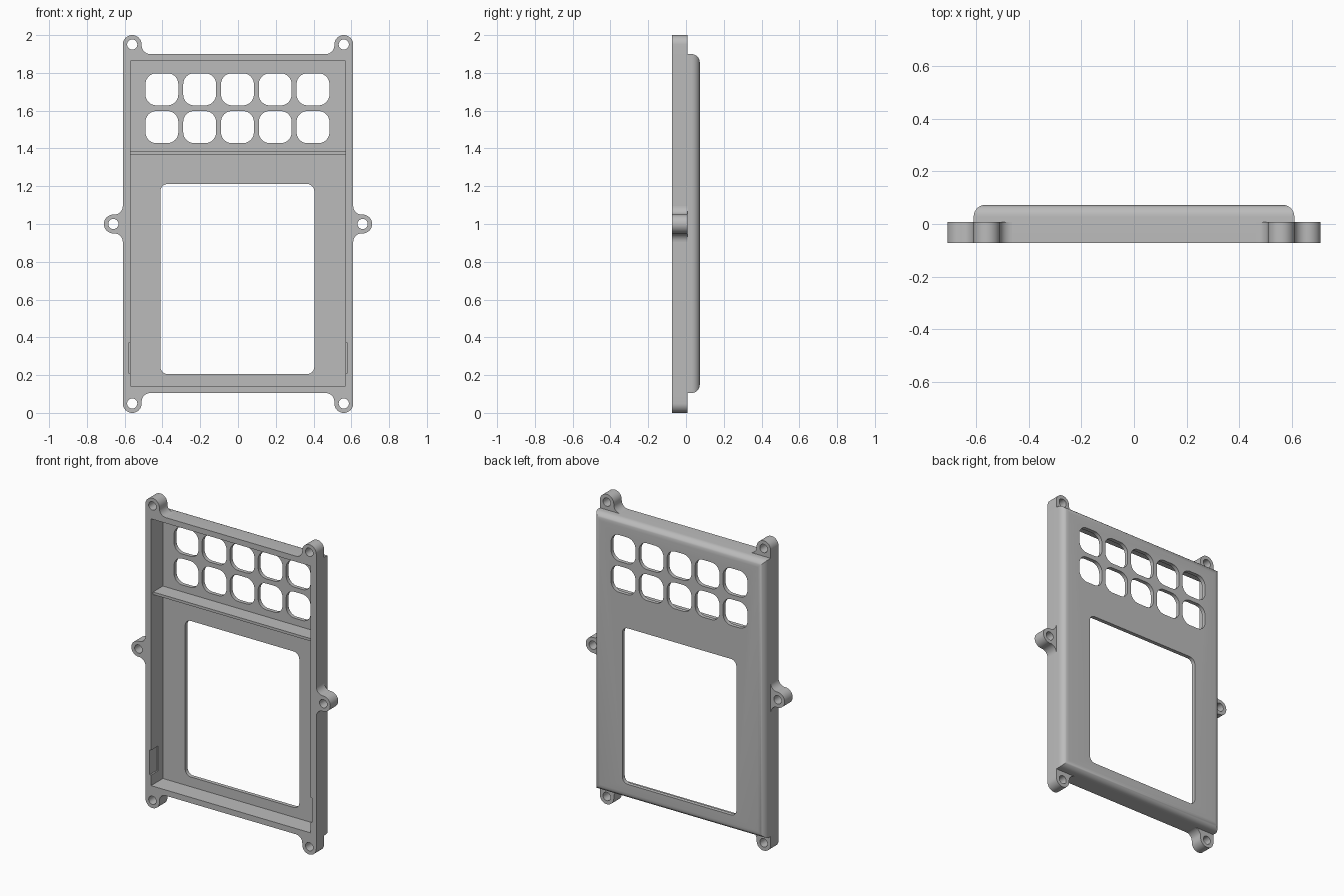
import bpy, bmesh
from math import sin, cos, pi, radians

if "Cube" in bpy.data.objects:
    bpy.data.objects.remove(bpy.data.objects["Cube"])

FRONT, BACK, LUG_BACK = -0.073, 0.073, 0.008
HALF_W, BOTTOM, TOP = 0.61, 0.105, 1.9

grey = bpy.data.materials.new("plain grey")
grey.use_nodes = True
colour = (0.5, 0.5, 0.5, 1)
grey.diffuse_color = colour
grey.node_tree.nodes["Principled BSDF"].inputs["Base Color"].default_value = colour


def arc(cx, cz, r, start, end, steps=10):
    angles = [radians(start + (end - start) * i / steps) for i in range(steps + 1)]
    return [(cx + r * cos(a), cz + r * sin(a)) for a in angles]


def rounded_rect(x0, x1, z0, z1, r):
    return (arc(x1 - r, z1 - r, r, 0, 90) + arc(x0 + r, z1 - r, r, 90, 180)
            + arc(x0 + r, z0 + r, r, 180, 270) + arc(x1 - r, z0 + r, r, 270, 360))


def rect(x0, x1, z0, z1):
    return [(x0, z0), (x1, z0), (x1, z1), (x0, z1)]


def prism(name, outlines, y0, y1, back_round=0):
    """Extrude x-z outlines from y0 to y1, optionally rounding the back rim."""
    bm = bmesh.new()
    for points in outlines:
        face = bm.faces.new([bm.verts.new((x, y0, z)) for x, z in points])
        new = bmesh.ops.extrude_face_region(bm, geom=[face])["geom"]
        bmesh.ops.translate(bm, vec=(0, y1 - y0, 0),
                            verts=[v for v in new if isinstance(v, bmesh.types.BMVert)])
    bmesh.ops.recalc_face_normals(bm, faces=bm.faces)
    if back_round:
        rim = [e for e in bm.edges if all(v.co.y > y1 - 1e-5 for v in e.verts)]
        bmesh.ops.bevel(bm, geom=rim, offset=back_round, segments=8,
                        profile=0.5, affect='EDGES')
    mesh = bpy.data.meshes.new(name)
    bm.to_mesh(mesh)
    bm.free()
    mesh.materials.append(grey)
    obj = bpy.data.objects.new(name, mesh)
    bpy.context.collection.objects.link(obj)
    return obj


def cut(obj, outlines, y0, y1):
    """Subtract prisms from an object and discard the cutter."""
    cutter = prism("cutter", outlines, y0, y1)
    cutter.hide_render = True
    mod = obj.modifiers.new("cut", 'BOOLEAN')
    mod.operation, mod.solver, mod.object = 'DIFFERENCE', 'EXACT', cutter
    bpy.context.view_layer.objects.active = obj
    bpy.ops.object.modifier_apply(modifier=mod.name)
    bpy.data.objects.remove(cutter)


def smooth(obj):
    bpy.ops.object.select_all(action='DESELECT')
    obj.select_set(True)
    bpy.context.view_layer.objects.active = obj
    bpy.ops.object.shade_smooth_by_angle(angle=radians(30))


# Shell: rounded tray opened from the front
shell = prism("front_panel_shell", [rect(-HALF_W, HALF_W, BOTTOM, TOP)],
              FRONT, BACK, back_round=0.045)
cut(shell, [rect(-0.57, 0.57, 0.142, 1.864)], FRONT - 0.1, 0.048)

# Shallow recesses in the inner side walls
cut(shell, [rect(-0.58, -0.55, 0.21, 0.37), rect(0.55, 0.58, 0.21, 0.37)],
    FRONT - 0.1, 0.0)

# Display window and two rows of button openings
openings = [rounded_rect(-0.411, 0.404, 0.205, 1.212, 0.04)]
for row in (1.513, 1.713):
    for col in range(-2, 3):
        x = col * 0.2 - 0.003
        openings.append(rounded_rect(x - 0.087, x + 0.087, row - 0.085, row + 0.085, 0.058))
cut(shell, openings, 0.0, 0.2)
smooth(shell)

# Divider rib between the buttons and the window
prism("divider_rib", [rect(-0.57, 0.57, 1.367, 1.384)], -0.052, 0.048)

# Corner lugs: outer side flush with the shell, inner side filleted
for side, s in (("left", 1), ("right", -1)):
    for level, edge, t in (("top", TOP, 1), ("bottom", BOTTOM, -1)):
        cz = 0.05 if t < 0 else 1.95
        foot = edge - cz
        profile = ([(0.05, foot)] + arc(0, 0, 0.05, 0, 180 * t, 20)
                   + arc(-0.095, foot + 0.045 * t, 0.045, 0, -90 * t))
        lug = prism(f"{level}_{side}_lug",
                    [[(s * (0.56 + x), cz + z) for x, z in profile]], FRONT, LUG_BACK)
        cut(lug, [[(s * 0.56 + x, cz + z) for x, z in arc(0, 0, 0.027, 0, 345, 23)]],
            -0.2, 0.2)
        smooth(lug)

    # Side lug: filleted on both sides
    upper = arc(0.655, 1.095, 0.045, 180, 270) + arc(0.66, 1, 0.05, 90, 0)
    lower = [(x, 2 - z) for x, z in reversed(upper[:-1])]
    lug = prism(f"side_{side}_lug", [[(s * x, z) for x, z in upper + lower]],
                FRONT, LUG_BACK)
    cut(lug, [[(s * 0.66 + x, 1 + z) for x, z in arc(0, 0, 0.027, 0, 345, 23)]], -0.2, 0.2)
    smooth(lug)
